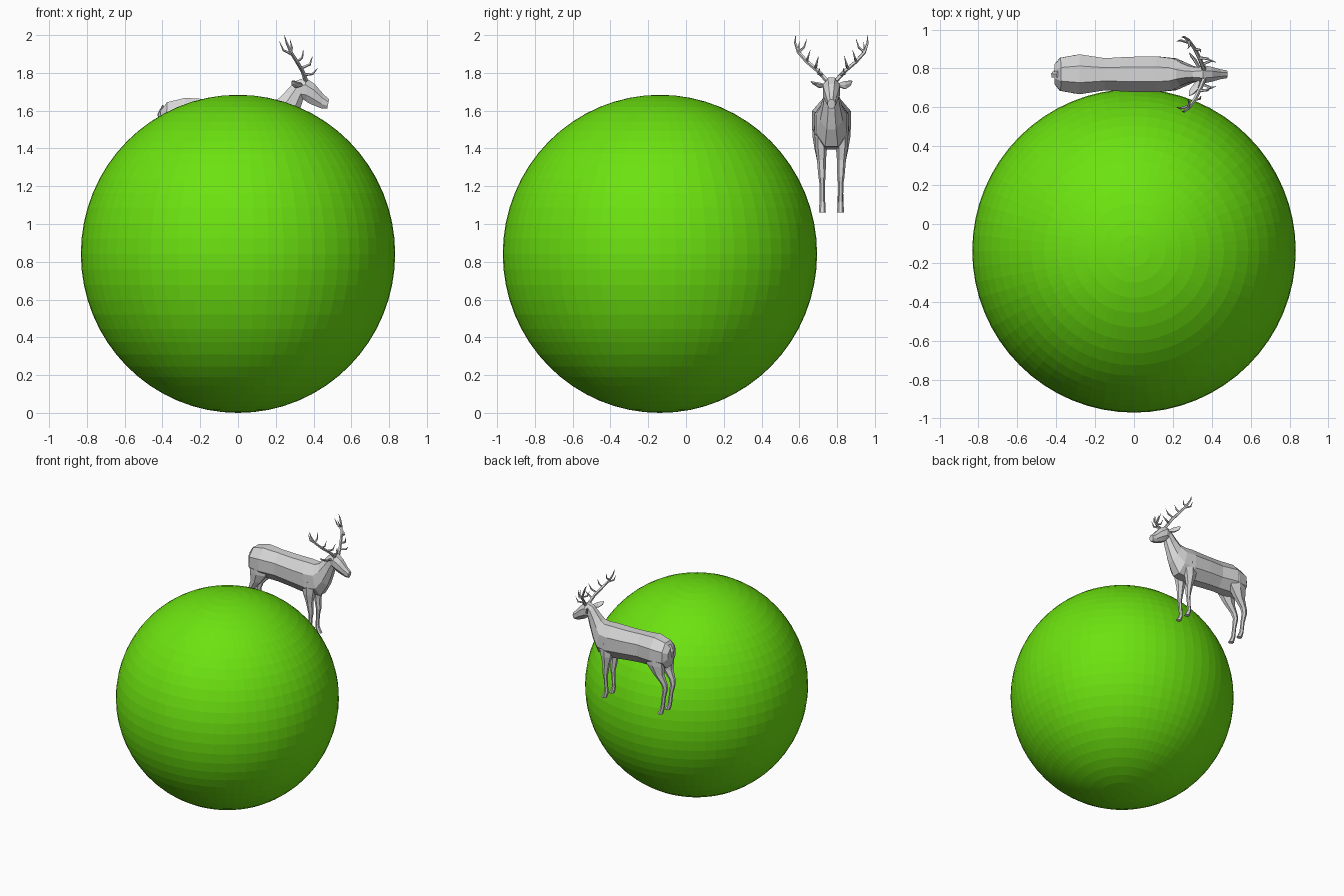
import bpy, bmesh, math
from mathutils import Vector

def material(name, rgb):
    m = bpy.data.materials.new(name)
    m.diffuse_color = (*rgb, 1)
    return m

GREEN = material("grass green", (0.15, 0.76, 0.005))
GREY = material("light grey", (0.68, 0.68, 0.68))
YC = 0.77  # centre line of the deer

def finish(bm, name, mat):
    bmesh.ops.recalc_face_normals(bm, faces=bm.faces[:])
    me = bpy.data.meshes.new(name)
    bm.to_mesh(me)
    bm.free()
    me.materials.append(mat)
    ob = bpy.data.objects.new(name, me)
    bpy.context.collection.objects.link(ob)
    return ob

def loft(bm, rings):
    rows = [[bm.verts.new(p) for p in r] for r in rings]
    n = len(rows[0])
    for a, b in zip(rows, rows[1:]):
        for i in range(n):
            j = (i + 1) % n
            bm.faces.new((a[i], a[j], b[j], b[i]))
    bm.faces.new(rows[0][::-1])
    bm.faces.new(rows[-1])

def slab_ring(xt, zt, xb, zb, w):
    """Eight-sided body section between a top and a bottom point."""
    top, bot = Vector((xt, YC, zt)), Vector((xb, YC, zb))
    mid, half = (top + bot) / 2, (top - bot) / 2
    out = []
    for k in range(8):
        a = (k + 0.5) * math.pi / 4
        out.append(mid + half * math.cos(a) * 1.08 + Vector((0, w * math.sin(a) * 1.08, 0)))
    return out

def tube(bm, path, n=5, flat=None):
    """Tapered tube through (x, y, z, rx[, ry]); flat gives level rings."""
    pts = [Vector(p[:3]) for p in path]
    rings = []
    for i, p in enumerate(path):
        if flat:
            u, v = Vector((1, 0, 0)), Vector((0, 1, 0))
        else:
            d = (pts[min(i + 1, len(pts) - 1)] - pts[max(i - 1, 0)]).normalized()
            u = d.cross(Vector((0.3, 0.9, 0.2))).normalized()
            v = d.cross(u)
        ry = p[4] if len(p) > 4 else p[3]
        rings.append([pts[i] + u * p[3] * math.cos(t) + v * ry * math.sin(t)
                      for t in [2 * math.pi * (k + 0.5) / n for k in range(n)]])
    loft(bm, rings)

# Big faceted ball
bm = bmesh.new()
bmesh.ops.create_uvsphere(bm, u_segments=64, v_segments=32, radius=1)
bmesh.ops.scale(bm, vec=(0.832, 0.832, 0.842), verts=bm.verts[:])
bmesh.ops.translate(bm, vec=(0, -0.138, 0.842), verts=bm.verts[:])
finish(bm, "green_ball", GREEN)

# Trunk, neck and head in one loft
bm = bmesh.new()
loft(bm, [slab_ring(*s) for s in [
    (-0.41, 1.60, -0.41, 1.50, 0.05), (-0.375, 1.645, -0.385, 1.44, 0.085),
    (-0.28, 1.668, -0.28, 1.43, 0.103), (-0.15, 1.66, -0.15, 1.425, 0.083),
    (-0.03, 1.655, -0.03, 1.415, 0.09), (0.11, 1.655, 0.13, 1.395, 0.092),
    (0.18, 1.652, 0.235, 1.41, 0.082), (0.215, 1.665, 0.29, 1.50, 0.06),
    (0.255, 1.705, 0.325, 1.595, 0.044), (0.30, 1.755, 0.345, 1.66, 0.036),
    (0.355, 1.775, 0.365, 1.645, 0.046), (0.405, 1.742, 0.39, 1.632, 0.038),
    (0.45, 1.69, 0.44, 1.612, 0.025), (0.482, 1.66, 0.472, 1.61, 0.02)]])
finish(bm, "deer_body", GREY)

# Tail
bm = bmesh.new()
tube(bm, [(-0.39, YC, 1.625, 0.012, 0.018), (-0.415, YC, 1.58, 0.012, 0.02),
          (-0.415, YC, 1.525, 0.004, 0.006)], 5)
finish(bm, "tail", GREY)

for side, label in ((1, "left"), (-1, "right")):
    def at(off):
        return YC + side * off

    # Front leg, shoulder to hoof
    bm = bmesh.new()
    tube(bm, [(x, at(o), z, rx, ry) for x, o, z, rx, ry in [
        (0.15, 0.055, 1.52, 0.065, 0.035), (0.145, 0.055, 1.41, 0.05, 0.032),
        (0.15, 0.053, 1.34, 0.03, 0.024), (0.16, 0.05, 1.25, 0.02, 0.019),
        (0.157, 0.049, 1.21, 0.015, 0.014), (0.15, 0.048, 1.12, 0.014, 0.014),
        (0.155, 0.048, 1.095, 0.017, 0.017), (0.172, 0.048, 1.06, 0.022, 0.018)]], 6, True)
    finish(bm, label + "_front_leg", GREY)

    # Hind leg, thigh to hoof
    bm = bmesh.new()
    tube(bm, [(x, at(o), z, rx, ry) for x, o, z, rx, ry in [
        (-0.30, 0.06, 1.56, 0.085, 0.04), (-0.305, 0.06, 1.46, 0.08, 0.04),
        (-0.33, 0.058, 1.39, 0.05, 0.03), (-0.375, 0.053, 1.32, 0.028, 0.02),
        (-0.385, 0.05, 1.28, 0.022, 0.017), (-0.37, 0.048, 1.20, 0.016, 0.014),
        (-0.36, 0.048, 1.115, 0.016, 0.015), (-0.353, 0.048, 1.095, 0.018, 0.017),
        (-0.338, 0.048, 1.06, 0.023, 0.018)]], 6, True)
    finish(bm, label + "_hind_leg", GREY)

    # Ear
    bm = bmesh.new()
    tube(bm, [(0.335, at(0.035), 1.735, 0.010, 0.008), (0.315, at(0.07), 1.735, 0.024, 0.009),
              (0.295, at(0.095), 1.745, 0.017, 0.007), (0.285, at(0.11), 1.757, 0.002)], 6)
    finish(bm, label + "_ear", GREY)

    # Antler: main beam and five tines
    bm = bmesh.new()
    for branch in [
        [(0.36, 0.025, 1.76, 0.012), (0.342, 0.07, 1.81, 0.011), (0.312, 0.13, 1.86, 0.010),
         (0.28, 0.175, 1.91, 0.009), (0.257, 0.192, 1.96, 0.006), (0.245, 0.19, 2.0, 0.001)],
        [(0.35, 0.05, 1.79, 0.008), (0.395, 0.07, 1.795, 0.007), (0.422, 0.062, 1.825, 0.001)],
        [(0.335, 0.085, 1.825, 0.008), (0.38, 0.08, 1.845, 0.007), (0.395, 0.068, 1.89, 0.001)],
        [(0.312, 0.13, 1.86, 0.008), (0.34, 0.125, 1.88, 0.006), (0.345, 0.112, 1.92, 0.001)],
        [(0.28, 0.175, 1.91, 0.008), (0.285, 0.145, 1.935, 0.006), (0.275, 0.13, 1.98, 0.001)],
        [(0.29, 0.16, 1.895, 0.007), (0.24, 0.175, 1.92, 0.006), (0.22, 0.17, 1.965, 0.001)],
    ]:
        tube(bm, [(x, at(o), z, r) for x, o, z, r in branch], 5)
    finish(bm, label + "_antler", GREY)
